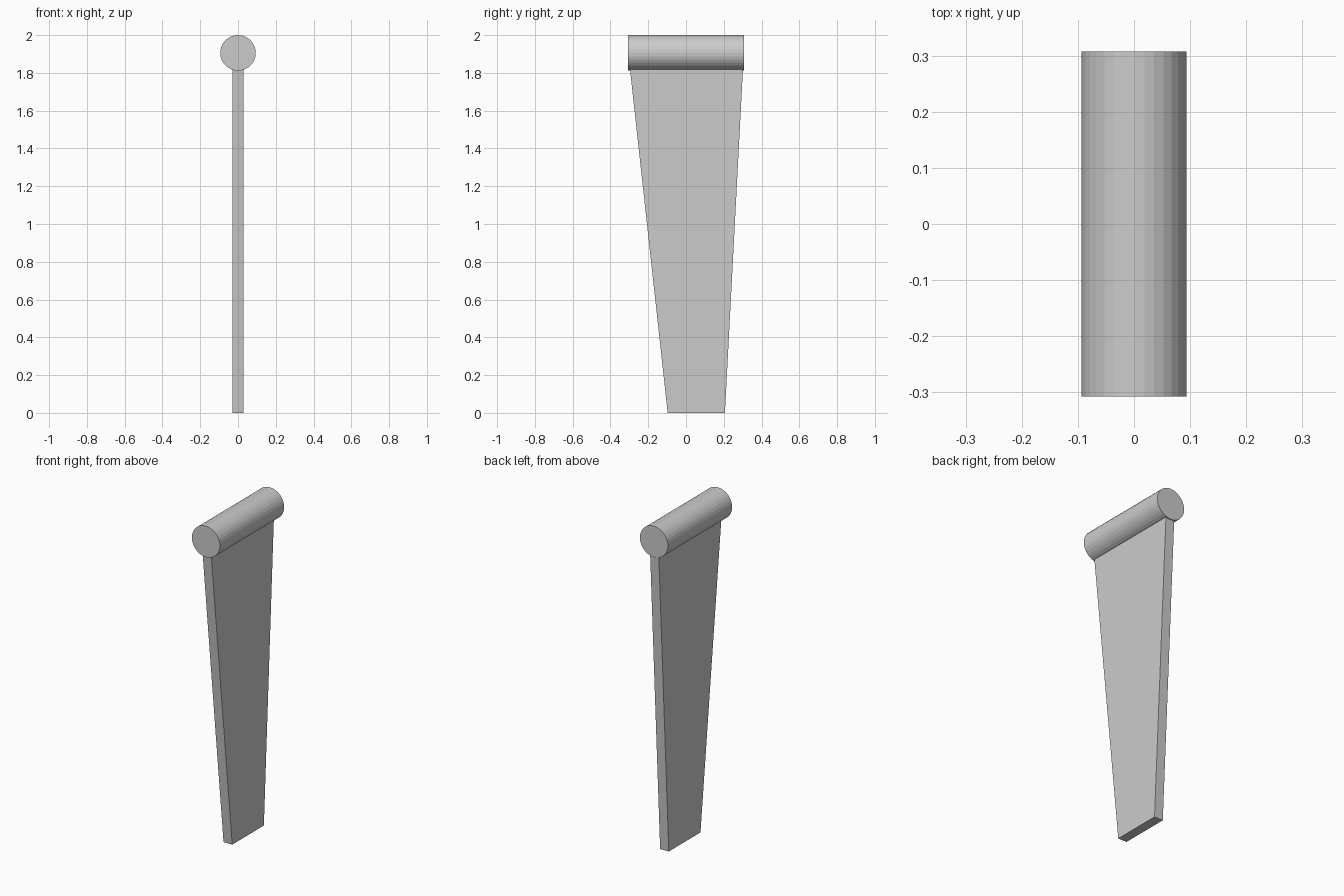
import bpy, bmesh, math

if "Cube" in bpy.data.objects:
    bpy.data.objects.remove(bpy.data.objects["Cube"])

HALF_LEN = 0.307   # half length of the handle along y
RADIUS = 0.094
AXIS_Z = 2.0 - RADIUS
HALF_THICK = 0.029

# Handle: flat-shaded 32-sided cylinder lying along y
bpy.ops.mesh.primitive_cylinder_add(vertices=32, radius=RADIUS, depth=2 * HALF_LEN,
                                    location=(0, 0, AXIS_Z), rotation=(math.pi / 2, 0, 0))
bpy.context.object.name = "round_top_bar"

# Blade: tapered plate, profile in the y-z plane, reaching up into the bar
profile = [(-0.097, 0), (0.206, 0), (HALF_LEN - 0.001, AXIS_Z), (-HALF_LEN + 0.001, AXIS_Z)]
bm = bmesh.new()
face = bm.faces.new([bm.verts.new((-HALF_THICK, y, z)) for y, z in profile])
ext = bmesh.ops.extrude_face_region(bm, geom=[face])
bmesh.ops.translate(bm, vec=(2 * HALF_THICK, 0, 0),
                    verts=[v for v in ext["geom"] if isinstance(v, bmesh.types.BMVert)])
bmesh.ops.recalc_face_normals(bm, faces=bm.faces)
mesh = bpy.data.meshes.new("tapered_plate")
bm.to_mesh(mesh)
bm.free()
bpy.context.collection.objects.link(bpy.data.objects.new("tapered_plate", mesh))
